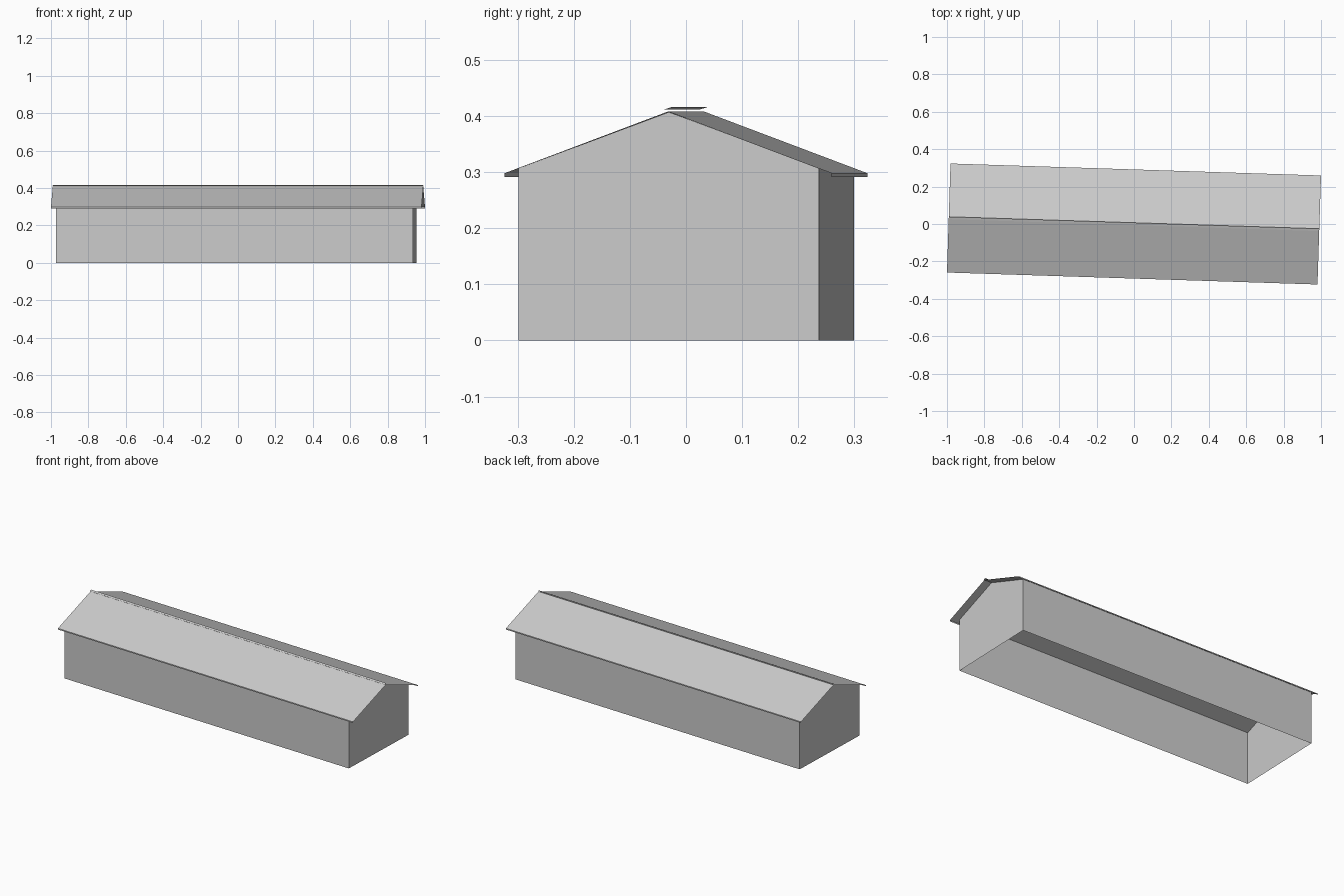
import bpy, bmesh, math
from mathutils import Matrix

cube = bpy.data.objects.get("Cube")
if cube:
    bpy.data.objects.remove(cube, do_unlink=True)

grey = bpy.data.materials.new("light grey")
grey.use_nodes = True
colour = (0.6, 0.6, 0.6, 1)
grey.diffuse_color = colour
grey.node_tree.nodes["Principled BSDF"].inputs["Base Color"].default_value = colour

# The whole building is turned slightly on its plot
TURN = Matrix.Rotation(math.radians(-1.85), 4, 'Z')
WALL_X0, WALL_X1, WALL_Y = -0.964, 0.945, 0.268
ROOF_X, ROOF_Y, EAVE_Z, RIDGE_Z = 0.991, 0.2915, 0.298, 0.408
SLOPE = (RIDGE_Z - EAVE_Z) / ROOF_Y
WALL_Z = RIDGE_Z - SLOPE * WALL_Y


def sheet(name, polygons):
    """Build an object from flat polygons."""
    bm = bmesh.new()
    for poly in polygons:
        bm.faces.new([bm.verts.new(p) for p in poly])
    bmesh.ops.remove_doubles(bm, verts=bm.verts, dist=1e-5)
    mesh = bpy.data.meshes.new(name)
    bm.to_mesh(mesh)
    bm.free()
    mesh.materials.append(grey)
    obj = bpy.data.objects.new(name, mesh)
    obj.matrix_world = TURN
    bpy.context.collection.objects.link(obj)


def strips(profile, x0, x1):
    """Sweep a (y, z) profile along the length of the building."""
    return [[(x0, *a), (x1, *a), (x1, *b), (x0, *b)]
            for a, b in zip(profile, profile[1:])]


# Long side walls
for name, s in (("front_wall", -1), ("back_wall", 1)):
    profile = [(s * WALL_Y, 0), (s * WALL_Y, WALL_Z)][::-s]
    sheet(name, strips(profile, WALL_X0, WALL_X1))

# End walls rising to the gables
outline = [(-WALL_Y, 0), (WALL_Y, 0), (WALL_Y, WALL_Z),
           (0, RIDGE_Z - 0.001), (-WALL_Y, WALL_Z)]
sheet("right_end_wall", [[(WALL_X1, *p) for p in outline]])
sheet("left_end_wall", [[(WALL_X0, *p) for p in reversed(outline)]])

# Thin pitched roof with a small drop at each eave
LIP_Z = EAVE_Z - 0.007
sheet("roof", strips([(-ROOF_Y, LIP_Z), (-ROOF_Y, EAVE_Z), (0, RIDGE_Z),
                      (ROOF_Y, EAVE_Z), (ROOF_Y, LIP_Z)], -ROOF_X, ROOF_X))

# Narrow capping strip just above the ridge
sheet("ridge_cap", strips([(-0.006, 0.412), (0.007, 0.416)], -ROOF_X, ROOF_X))
